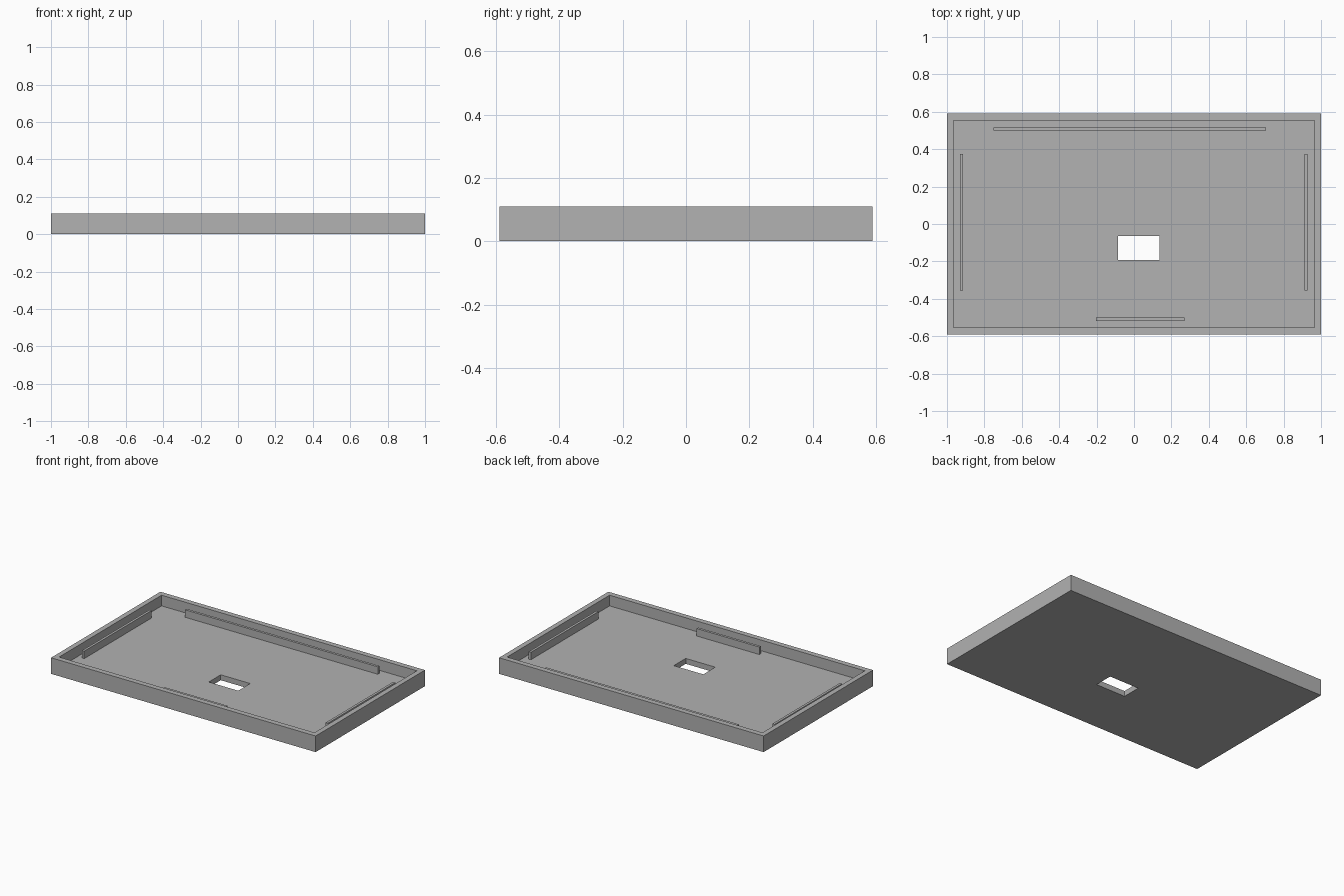
import bpy
import bmesh

if "Cube" in bpy.data.objects:
    bpy.data.objects.remove(bpy.data.objects["Cube"], do_unlink=True)

# Single plain grey finish
GREY = (0.445, 0.445, 0.445, 1.0)
grey = bpy.data.materials.new("plain_grey")
grey.use_nodes = True
grey.diffuse_color = GREY
grey.node_tree.nodes["Principled BSDF"].inputs["Base Color"].default_value = GREY

HEIGHT, FLOOR, RIB_TOP = 0.11, 0.037, 0.088
OUTER = (-1.0, 1.0, -0.59, 0.59)
INNER = (-0.965, 0.965, -0.553, 0.553)
SLOT = (-0.086, 0.137, -0.193, -0.064)


def rings_object(name, rings, closed=False):
    """Skin stacked rectangles (x0, x1, y0, y1), z; either loop round or cap both ends."""
    bm = bmesh.new()
    loops = []
    for (x0, x1, y0, y1), z in rings:
        corners = ((x0, y0), (x1, y0), (x1, y1), (x0, y1))
        loops.append([bm.verts.new((x, y, z)) for x, y in corners])
    pairs = list(zip(loops, loops[1:]))
    if closed:
        pairs.append((loops[-1], loops[0]))
    else:
        bm.faces.new(loops[0])
        bm.faces.new(loops[-1])
    for a, b in pairs:
        for i in range(4):
            j = (i + 1) % 4
            bm.faces.new((a[i], a[j], b[j], b[i]))
    bmesh.ops.recalc_face_normals(bm, faces=bm.faces)
    mesh = bpy.data.meshes.new(name)
    bm.to_mesh(mesh)
    bm.free()
    mesh.materials.append(grey)
    obj = bpy.data.objects.new(name, mesh)
    bpy.context.collection.objects.link(obj)
    return obj


# Tray: underside, outer wall, rim, inner wall, floor and slot as one closed skin
rings_object("tray", [(SLOT, 0), (OUTER, 0), (OUTER, HEIGHT), (INNER, HEIGHT),
                      (INNER, FLOOR), (SLOT, FLOOR)], closed=True)

# Upright locating ribs just inside each wall
ribs = {
    "back_rib": (-0.75, 0.707, 0.5, 0.517),
    "front_rib": (-0.204, 0.271, -0.518, -0.501),
    "right_rib": (-0.931, -0.914, -0.355, 0.373),
    "left_rib": (0.911, 0.928, -0.355, 0.373),
}
for name, rect in ribs.items():
    rings_object(name, [(rect, FLOOR - 0.005), (rect, RIB_TOP)])
